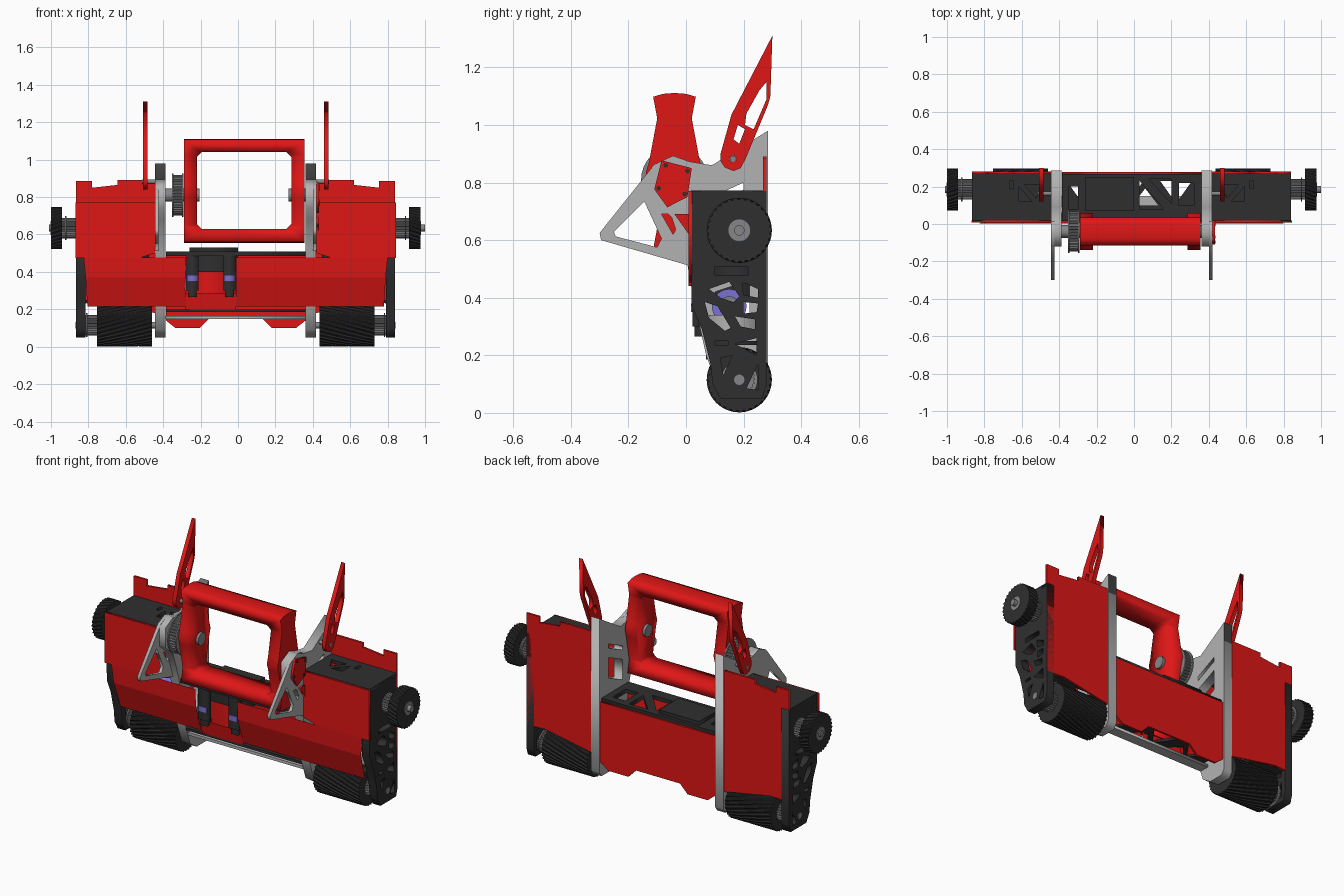
import bpy, bmesh, math
from mathutils import Matrix, Vector

if "Cube" in bpy.data.objects:
    bpy.data.objects.remove(bpy.data.objects["Cube"])

CX = -0.0125  # symmetry plane of the machine


def material(name, col):
    m = bpy.data.materials.new(name)
    m.diffuse_color = (*col, 1)
    m.use_nodes = True
    m.node_tree.nodes["Principled BSDF"].inputs["Base Color"].default_value = m.diffuse_color
    return m


RED = material("red", (0.74, 0.008, 0.008))
DARK = material("dark", (0.028, 0.028, 0.03))
STEEL = material("steel", (0.24, 0.24, 0.25))
LIGHT = material("light_grey", (0.45, 0.45, 0.45))
VIOLET = material("violet", (0.2, 0.16, 0.65))
PLANES = {"yz": ((0, 1, 0), (0, 0, 1), (1, 0, 0)),
          "xz": ((1, 0, 0), (0, 0, 1), (0, -1, 0)),
          "xy": ((1, 0, 0), (0, 1, 0), (0, 0, 1))}


def add(name, mesh, mat, both=False):
    mesh.materials.clear()
    mesh.materials.append(mat)
    ob = bpy.data.objects.new(name, mesh)
    bpy.context.collection.objects.link(ob)
    if both:
        other = mesh.copy()
        other.transform(Matrix.Translation((2 * CX, 0, 0)) @ Matrix.Diagonal((-1, 1, 1, 1)))
        other.flip_normals()
        add(name + "_left", other, mat)
    return ob


def baked(ob):
    dg = bpy.context.evaluated_depsgraph_get()
    return bpy.data.meshes.new_from_object(ob.evaluated_get(dg))


def plate(name, plane, loops, lo, hi, mat, both=False):
    """Flat plate: first loop is the outline, the others are holes."""
    cu = bpy.data.curves.new(name, "CURVE")
    cu.dimensions, cu.fill_mode, cu.extrude = "2D", "BOTH", (hi - lo) / 2
    for pts in loops:
        sp = cu.splines.new("POLY")
        sp.points.add(len(pts) - 1)
        for p, (u, v) in zip(sp.points, pts):
            p.co = (u, v, 0, 1)
        sp.use_cyclic_u = True
    tmp = bpy.data.objects.new("tmp", cu)
    bpy.context.collection.objects.link(tmp)
    bpy.context.view_layer.update()
    me = baked(tmp)
    bpy.data.objects.remove(tmp)
    ax = [Vector(a) for a in PLANES[plane]]
    m = Matrix(ax).transposed().to_4x4()
    m.translation = Vector([abs(c) for c in ax[2]]) * (lo + hi) / 2
    me.transform(m)
    return add(name, me, mat, both)


def rect(a, b, c, d):
    return [(a, c), (b, c), (b, d), (a, d)]


def box(name, x0, x1, y0, y1, z0, z1, mat, both=False):
    return plate(name, "xy", [rect(x0, x1, y0, y1)], z0, z1, mat, both)


def disc(y, z, r, n=20):
    return [(y + r * math.cos(2 * math.pi * i / n), z + r * math.sin(2 * math.pi * i / n)) for i in range(n)]


def roller(name, y, z, r, x0, x1, mat, teeth=0, depth=0.0, twist=0.0, rings=1, both=True):
    """Cylinder along x, optionally with straight or helical teeth."""
    prof = [r] * 32 if not teeth else [r, r, r - depth, r - depth] * teeth
    n, bm, prev = len(prof), bmesh.new(), None
    for k in range(rings + 1):
        t = k / rings
        ring = []
        for i, rad in enumerate(prof):
            a = 2 * math.pi * i / n + twist * t
            ring.append(bm.verts.new((x0 + (x1 - x0) * t, y + rad * math.cos(a), z + rad * math.sin(a))))
        if prev:
            for i in range(n):
                bm.faces.new((prev[i], prev[(i + 1) % n], ring[(i + 1) % n], ring[i]))
        else:
            bm.faces.new(ring[::-1])
        prev = ring
    bm.faces.new(prev)
    bmesh.ops.recalc_face_normals(bm, faces=bm.faces)
    me = bpy.data.meshes.new(name)
    bm.to_mesh(me)
    return add(name, me, mat, both)


# treaded wheels with toothed pulleys, flanges and axles
WY, LZ, UZ = 0.185, 0.115, 0.634
roller("lower_drum", WY, LZ, 0.113, 0.435, 0.73, DARK, 30, 0.006, 0.75, 10)
roller("upper_wheel", WY, UZ, 0.113, 0.915, 0.975, DARK, 30, 0.006, 0.2, 3)
for nm, z, a, b in (("lower", LZ, 0.73, 0.80), ("upper", UZ, 0.84, 0.915)):
    roller(nm + "_pulley", WY, z, 0.055, a, b, STEEL, 24, 0.006)
    roller(nm + "_flange", WY, z, 0.064, (a + b) / 2 + 0.015, (a + b) / 2 + 0.022, STEEL)
roller("lower_axle", WY, LZ, 0.018, 0.37, 0.843, STEEL)
roller("upper_hub", WY, UZ, 0.038, 0.96, 0.978, STEEL)
roller("upper_axle", WY, UZ, 0.018, 0.45, 0.985, STEEL)
roller("axle_tip", WY, UZ, 0.018, 0.98, 1.0, STEEL, both=False)

# side plates with lightening holes
side = [(.015, .77), (.28, .77), (.28, .1), (.265, .05), (.12, .05), (.092, .1), (.085, .17), (.055, .29), (.02, .37)]
holes = [rect(.1, .215, .478, .506),
         [(.08, .43), (.15, .455), (.185, .405), (.165, .385), (.12, .40)],
         [(.195, .455), (.25, .43), (.25, .40), (.2, .41)],
         [(.2, .385), (.25, .38), (.245, .35), (.2, .345)],
         [(.065, .385), (.11, .37), (.155, .295), (.135, .285), (.08, .33)],
         [(.17, .335), (.24, .325), (.24, .29), (.19, .30)],
         rect(.1, .145, .235, .25),
         [(.17, .24), (.245, .26), (.245, .2)],
         [(.12, .19), (.16, .2), (.13, .13)],
         [(.25, .17), (.25, .08), (.21, .085)]]
plate("side_plate", "yz", [side] + holes, 0.79, 0.84, DARK, True)

# grey upright frames and the triangular front brackets
upright = [(.285, .98), (.285, .08), (.265, .05), (.17, .05), (.11, .09), (.07, .2), (.025, .4), (.005, .515),
           (-.05, .68), (-.12, .74), (-.12, .855), (-.045, .893), (.01, .873), (.09, .86)]
slots = [[(.07, .74), (.2, .8), (.2, .775), (.07, .715)], [(.07, .66), (.2, .72), (.2, .6), (.07, .54)],
         [(.10, .42), (.22, .46), (.22, .3), (.12, .26)]]
plate("upright_frame", "yz", [upright] + slots, 0.362, 0.418, LIGHT, True)
bracket = [(.02, .87), (-.045, .893), (-.11, .863), (-.3, .625), (-.295, .60), (.005, .513), (.02, .6)]
bholes = [[(-.145, .735), (-.25, .63), (-.245, .613), (-.1, .575), (-.085, .605)],
          [(-.085, .69), (-.005, .69), (-.045, .62)]]
plate("front_bracket", "yz", [bracket] + bholes, 0.40, 0.4185, LIGHT, True)
plate("pivot_cover", "yz", [[(-.085, .877), (.02, .85), (.005, .75), (-.065, .714), (-.11, .776)]],
      0.4185, 0.432, RED)
plate("bracket_tab", "yz", [[(-.04, .69), (.01, .69), (.01, .62)]], 0.4185, 0.43, RED)
for y, z in ((-.07, .86), (.005, .84), (-.005, .76), (-.095, .78)):
    roller("cover_bolt", y, z, 0.008, 0.43, 0.436, DARK, both=False)

# red armour: folded front band, upper front panels and back panels
def sheet(name, xs, rows, both=False):
    bm = bmesh.new()
    grid = [[bm.verts.new((x + s * (j - 1) * 0.01, y, z)) for j, (y, z) in enumerate(rows)] for x, s in xs]
    for a, b in zip(grid, grid[1:]):
        for j in range(len(rows) - 1):
            bm.faces.new((a[j], a[j + 1], b[j + 1], b[j]))
    geo = bmesh.ops.solidify(bm, geom=bm.faces[:], thickness=-0.01)
    bmesh.ops.recalc_face_normals(bm, faces=bm.faces)
    me = bpy.data.meshes.new(name)
    bm.to_mesh(me)
    return add(name, me, RED, both)


band = [(.004, .478), (.012, .37), (.062, .215)]
sheet("front_band_right", [(-.01, 0), (.2, 2), (.55, -2), (.79, -1)], band)
sheet("front_band_left", [(-.815, 1), (-.58, 2), (-.28, 0)], band)
sheet("front_band_middle", [(-.28, 0), (-.01, 0)], [(.05, .285), (.066, .2)])
box("recess_panel", -.28, -.01, .085, .095, .25, .48, RED)
plate("front_panel", "xz", [[(.42, .77), (.845, .77), (.845, .475), (.79, .475), (.61, .44), (.42, .5)]],
      .008, .02, RED, True)
plate("back_panel", "xz", [[(.418, .89), (.62, .89), (.62, .865), (.755, .85), (.755, .885), (.84, .885),
                            (.84, .23), (.72, .235), (.418, .18)]], .268, .28, RED, True)
plate("back_centre_panel", "xz", [[(-.385, .49), (.362, .49), (.362, .14), (.31, .1), (.18, .1), (.13, .15),
                                   (-.155, .15), (-.205, .1), (-.335, .1), (-.385, .14)]], .266, .278, RED)

# dark trays and top decks
plate("top_deck", "xy", [rect(.418, .84, .018, .27), [(.46, .21), (.56, .21), (.5, .14)],
                         [(.59, .2), (.59, .12), (.52, .12)], rect(.62, .64, .19, .23)], .752, .772, DARK, True)
plate("bay_floor", "xy", [rect(.418, .79, .07, .265), [(.47, .23), (.6, .23), (.5, .12)],
                          [(.74, .11), (.6, .11), (.72, .22)]], .235, .25, DARK, True)
plate("centre_deck", "xy", [rect(-.385, .362, .015, .268), [(.03, .23), (.16, .08), (.03, .08)],
                            [(.08, .24), (.2, .24), (.2, .11)], rect(.24, .32, .1, .22),
                            rect(-.35, -.3, .08, .2)], .485, .508, DARK)
plate("centre_floor", "xy", [rect(-.385, .362, .07, .268)] +
      [[(x, .23), (x + .17, .23), (x + .085, .11)] for x in (-.36, -.12, .14)] +
      [[(x, .1), (x + .14, .1), (x + .07, .19)] for x in (-.255, -.01)], .185, .2, DARK)
box("battery", -.26, 0, .07, .25, .40, .53, DARK)
box("cross_bar", -.43, .41, .09, .15, .148, .165, LIGHT)
box("bay_back_box", .45, .76, .1, .26, .47, .72, DARK, True)

# latch posts in the front recess and the violet motors behind
for x in (-.275, -.077):
    box("latch_post", x, x + .064, .022, .05, .30, .508, DARK)
    box("latch_foot", x + .01, x + .054, .03, .07, .265, .30, DARK)
    box("latch_pad", x + .006, x + .058, .017, .024, .35, .38, VIOLET)
box("latch_side", -.283, -.275, .03, .06, .3, .44, VIOLET)
roller("motor", .15, .37, .06, .46, .72, VIOLET)
roller("motor_nose", .15, .37, .035, .72, .785, STEEL)
box("gear_case", .62, .74, .08, .25, .27, .34, LIGHT, True)

# red fins
fin = [(.12, .90), (.158, 1.036), (.3, 1.31), (.293, 1.1), (.285, 1.07), (.208, .885), (.19, .85), (.165, .84), (.135, .852), (.12, .875)]
plate("fin", "yz", [fin, [(.205, 1.0), (.21, 1.04), (.255, 1.12), (.28, 1.15), (.28, 1.09), (.235, .985)],
                    [(.165, .95), (.18, 1.0), (.205, .985), (.185, .935)], disc(.163, .882, .012, 10)],
      .46, .484, RED, True)
roller("fin_pin", .163, .882, .011, .418, .487, STEEL)

# hourglass swinging frame with a chamfered window
PY, PZ = -.04, .833
half = [(.1, 0), (.088, .04), (.06, .19), (.074, .265)]
top = [(.04, .275), (0, .278), (-.04, .275)]
right = [(y, -z) for y, z in half[:0:-1]] + half
loop = right + top + [(-y, z) for y, z in right[::-1]] + [(y, -z) for y, z in top[::-1]]
drum = plate("swing_frame", "yz", [[(PY + y, PZ + z) for y, z in loop]], -.29, .355, RED)
bm = bmesh.new()
bm.from_mesh(drum.data)
bmesh.ops.remove_doubles(bm, verts=bm.verts, dist=1e-5)
bmesh.ops.recalc_face_normals(bm, faces=bm.faces)
bm.to_mesh(drum.data)
a, b, c, d, k = -.22, .285, .63, 1.04, .025
window = [(a + k, c), (b - k, c), (b, c + k), (b, d - k), (b - k, d), (a + k, d), (a, d - k), (a, c + k)]
cutter = plate("window_cutter", "xz", [window], -.4, .4, RED)
bm = bmesh.new()
bm.from_mesh(cutter.data)
bmesh.ops.remove_doubles(bm, verts=bm.verts, dist=1e-5)
bmesh.ops.recalc_face_normals(bm, faces=bm.faces)
bm.to_mesh(cutter.data)
mod = drum.modifiers.new("window", "BOOLEAN")
mod.object, mod.operation, mod.solver = cutter, "DIFFERENCE", "EXACT"
bpy.context.view_layer.update()
cut_mesh = baked(drum)
drum.modifiers.clear()
drum.data = cut_mesh
bpy.data.objects.remove(cutter)

# pivot pulley and shafts
roller("pivot_pulley", PY, .81, .108, -.345, -.298, STEEL, 40, .006, both=False)
for x in (-.352, -.300):
    roller("pivot_flange", PY, .81, .116, x, x + .008, STEEL, both=False)
roller("pivot_shaft_left", PY, .81, .035, -.40, -.205, STEEL, both=False)
roller("pivot_shaft_right", PY, .81, .035, .27, .40, STEEL, both=False)
